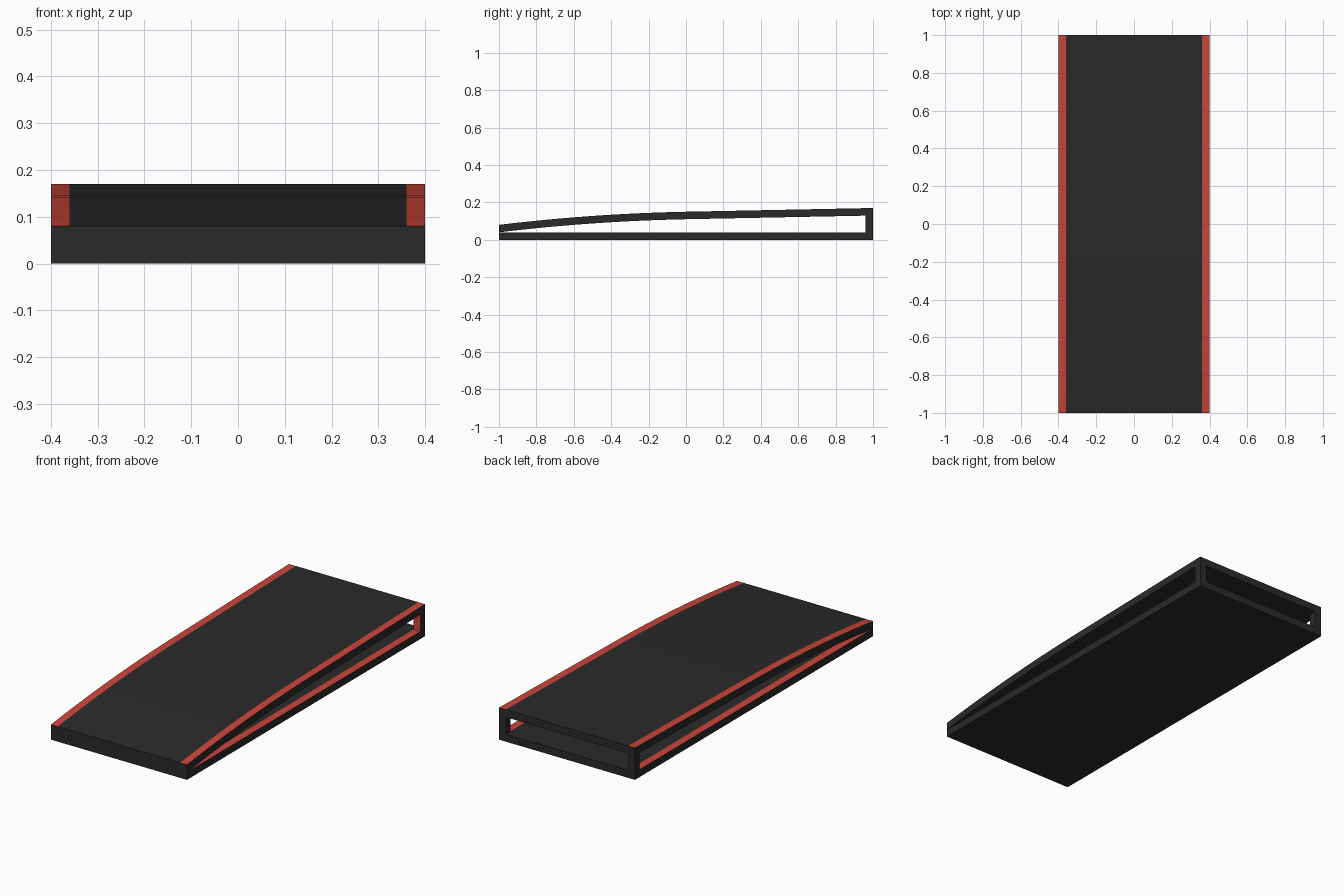
import bpy, bmesh

if "Cube" in bpy.data.objects:
    bpy.data.objects.remove(bpy.data.objects["Cube"])

def material(name, rgb):
    m = bpy.data.materials.new(name)
    m.diffuse_color = (*rgb, 1)
    m.use_nodes = True
    m.node_tree.nodes["Principled BSDF"].inputs["Base Color"].default_value = m.diffuse_color
    return m

DARK = material("dark_panel", (0.023, 0.023, 0.023))
RED = material("red_edge", (0.6, 0.06, 0.042))
W, RAIL, T, N = 0.4, 0.04, 0.04, 12

def extrude_profile(name, top, bottom, xs, is_red):
    """Sweep a band between two (y, z) lines across the x stations."""
    ring = top + bottom[::-1]
    bm = bmesh.new()
    rows = [[bm.verts.new((x, y, z)) for y, z in ring] for x in xs]
    n = len(ring)
    for a, b in zip(rows, rows[1:]):
        for i in range(n):
            j = (i + 1) % n
            bm.faces.new((a[i], a[j], b[j], b[i]))
    # side faces as quads between the two lines
    for row in (rows[0], rows[-1]):
        for i in range(len(top) - 1):
            bm.faces.new((row[i], row[i + 1], row[n - 2 - i], row[n - 1 - i]))
    bmesh.ops.recalc_face_normals(bm, faces=bm.faces)
    for f in bm.faces:
        f.material_index = int(is_red(f))
    mesh = bpy.data.meshes.new(name)
    bm.to_mesh(mesh)
    bm.free()
    mesh.materials.append(DARK)
    mesh.materials.append(RED)
    obj = bpy.data.objects.new(name, mesh)
    bpy.context.collection.objects.link(obj)
    return obj

def edge_top(f):
    return f.normal.z > 0.5 and abs(f.calc_center_median().x) > W - RAIL

def deck_height(y):
    return 0.15 + 0.02 * y - (0.05 * y * y if y < 0 else 0)

stations = [-W, -W + RAIL, W - RAIL, W]

# curved ramp deck with red edge strips
ys = [-1 + i / N for i in range(N + 1)] + [0.5, 1.0]
extrude_profile("ramp_deck", [(y, deck_height(y)) for y in ys],
                [(y, deck_height(y) - T) for y in ys], stations, edge_top)

# flat base plate
extrude_profile("base_plate", [(-1, T), (1, T)], [(-1, 0), (1, 0)], stations, edge_top)

# rear corner posts, red on the face inside the frame
y0 = 1 - RAIL
for side, x in (("left", -W), ("right", W - RAIL)):
    extrude_profile(side + "_rear_post",
                    [(y0, deck_height(y0) - T), (1, deck_height(1) - T)],
                    [(y0, T), (1, T)], [x, x + RAIL],
                    lambda f: f.normal.y < -0.5)
